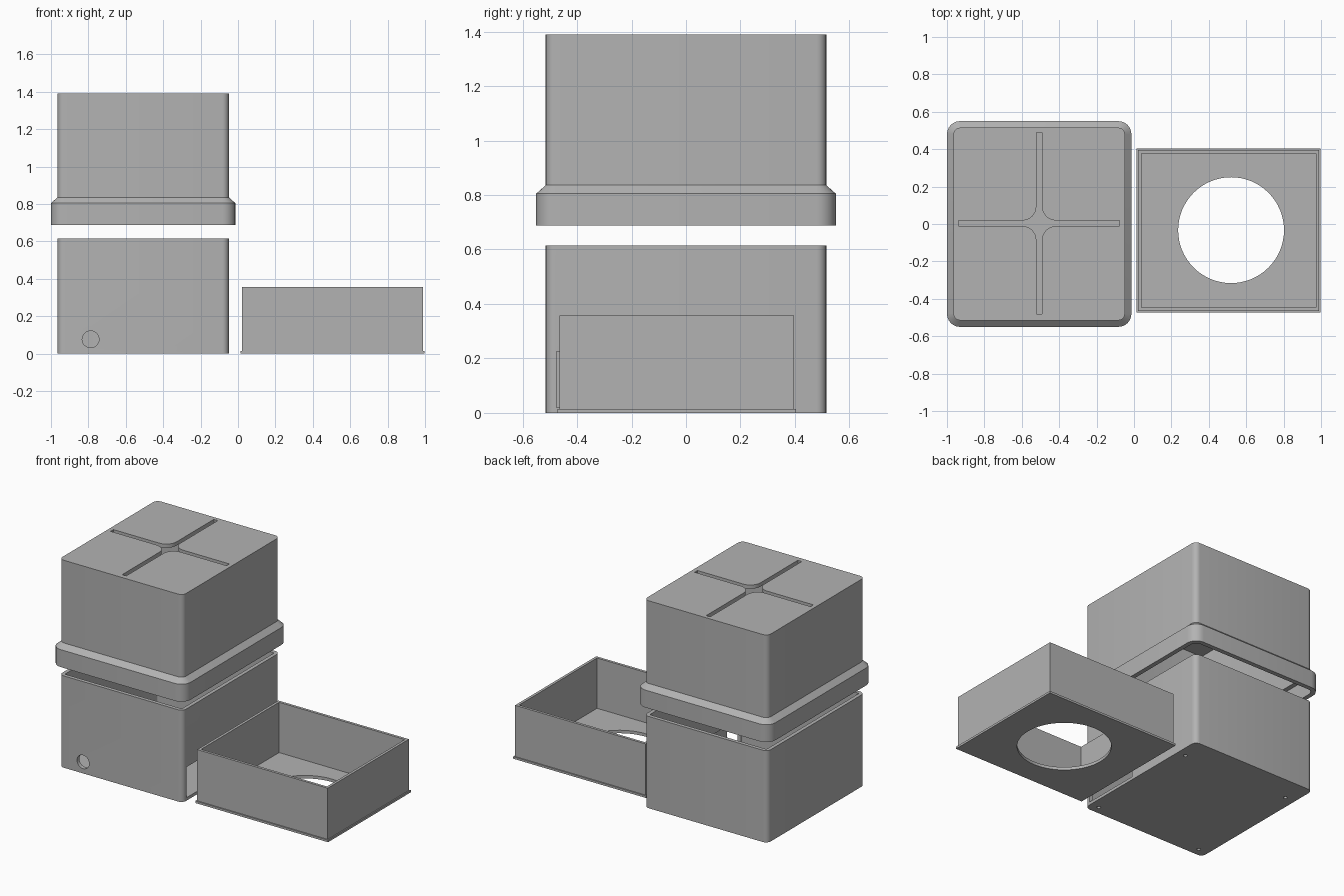
import bpy, bmesh, math
from mathutils import Vector

cube = bpy.data.objects.get("Cube")
if cube:
    bpy.data.objects.remove(cube, do_unlink=True)

grey = bpy.data.materials.new("plain grey")
grey.use_nodes = True
grey.diffuse_color = (0.45, 0.45, 0.45, 1)
grey.node_tree.nodes["Principled BSDF"].inputs["Base Color"].default_value = grey.diffuse_color


def rounded_rect(cx, cy, hx, hy, r, steps=6):
    """Outline of a rectangle with rounded corners (square when r is 0)."""
    pts = []
    for quarter, (sx, sy) in enumerate([(1, 1), (-1, 1), (-1, -1), (1, -1)]):
        count = steps if r else 0
        for i in range(count + 1):
            a = (quarter + i / max(count, 1)) * math.pi / 2
            pts.append((cx + sx * (hx - r) + r * math.cos(a),
                        cy + sy * (hy - r) + r * math.sin(a)))
    return pts


def loft(name, rings):
    """Skin a list of (outline, z) rings in order and cap both ends."""
    bm = bmesh.new()
    loops = [[bm.verts.new((x, y, z)) for x, y in pts] for pts, z in rings]
    for low, high in zip(loops, loops[1:]):
        for i in range(len(low)):
            j = (i + 1) % len(low)
            bm.faces.new((low[i], low[j], high[j], high[i]))
    bm.faces.new(loops[0][::-1])
    bm.faces.new(loops[-1])
    bmesh.ops.recalc_face_normals(bm, faces=bm.faces)
    mesh = bpy.data.meshes.new(name)
    bm.to_mesh(mesh)
    bm.free()
    mesh.materials.append(grey)
    obj = bpy.data.objects.new(name, mesh)
    bpy.context.collection.objects.link(obj)
    return obj


def activate(obj):
    bpy.ops.object.select_all(action='DESELECT')
    obj.select_set(True)
    bpy.context.view_layer.objects.active = obj


def cut(obj, cutter):
    """Subtract the cutter from the part, then discard the cutter."""
    cutter.hide_render = True
    mod = obj.modifiers.new("cut", 'BOOLEAN')
    mod.operation = 'DIFFERENCE'
    mod.solver = 'EXACT'
    mod.object = cutter
    activate(obj)
    bpy.ops.object.modifier_apply(modifier=mod.name)
    bpy.data.objects.remove(cutter, do_unlink=True)


def circle(cx, cy, r, n):
    return [(cx + r * math.cos(math.tau * i / n), cy + r * math.sin(math.tau * i / n))
            for i in range(n)]


def smooth(obj):
    activate(obj)
    bpy.ops.object.shade_smooth_by_angle(angle=math.radians(30))


CX = -0.507                 # centre of the box and its cover
HX, HY, R = 0.458, 0.515, 0.035
WALL = 0.025


def shell(grow):
    return rounded_rect(CX, 0, HX + grow, HY + grow, max(R + grow, 0.01))


# Lower box: open at the top, with a floor
base = loft("base_box", [(shell(0), 0), (shell(0), 0.615),
                         (shell(-WALL), 0.615), (shell(-WALL), 0.02)])

# Round cable hole in the front wall
hole = loft("cable_hole_cutter", [(circle(0, 0, 0.045, 32), -0.05), (circle(0, 0, 0.045, 32), 0.05)])
hole.rotation_euler.x = math.pi / 2
hole.location = (-0.788, -0.503, 0.077)
cut(base, hole)

# Rectangular port low in the side wall
port = rounded_rect(-0.06, -0.275, 0.05, 0.2, 0)
cut(base, loft("port_cutter", [(port, 0.02), (port, 0.225)]))

# Screw holes through the floor
for x in (-0.893, -0.11):
    for y in (-0.46, 0.348):
        ring = circle(x, y, 0.012, 16)
        cut(base, loft("screw_hole_cutter", [(ring, -0.05), (ring, 0.06)]))
smooth(base)

# Upper cover: skirt, sloped shoulder and closed top, hollow underneath
cover = loft("cover", [(shell(-WALL), 1.365), (shell(-WALL), 0.8),
                       (shell(0.005), 0.8), (shell(0.005), 0.688),
                       (shell(0.035), 0.688), (shell(0.035), 0.805),
                       (shell(0), 0.836), (shell(0), 1.39)])

# Cross-shaped slot with filleted middle, cut through the cover's top
ARM, FILLET = 0.015, 0.075
outline = []
for quarter in range(4):
    reach, side = (0.43, 0.485) if quarter % 2 == 0 else (0.485, 0.43)
    c = ARM + FILLET
    local = [(reach, ARM)]
    for i in range(9):
        a = -math.pi / 2 - i * math.pi / 16
        local.append((c + FILLET * math.cos(a), c + FILLET * math.sin(a)))
    local.append((ARM, side))
    for x, y in local:
        for _ in range(quarter):
            x, y = -y, x
        outline.append((CX + x, 0.004 + y))
cut(cover, loft("cross_slot_cutter", [(outline, 1.3), (outline, 1.45)]))
smooth(cover)

# Separate tray: thin flange, straight walls, round window in the floor
TX, TY = 0.506, -0.034


def tray_ring(inset):
    return rounded_rect(TX, TY, 0.492 - inset, 0.438 - inset, 0)


tray = loft("tray", [(tray_ring(0), 0), (tray_ring(0), 0.014),
                     (tray_ring(0.008), 0.014), (tray_ring(0.008), 0.357),
                     (tray_ring(0.026), 0.357), (tray_ring(0.026), 0.02)])
window = circle(0.519, -0.033, 0.283, 64)
cut(tray, loft("window_cutter", [(window, -0.05), (window, 0.1)]))
smooth(tray)
